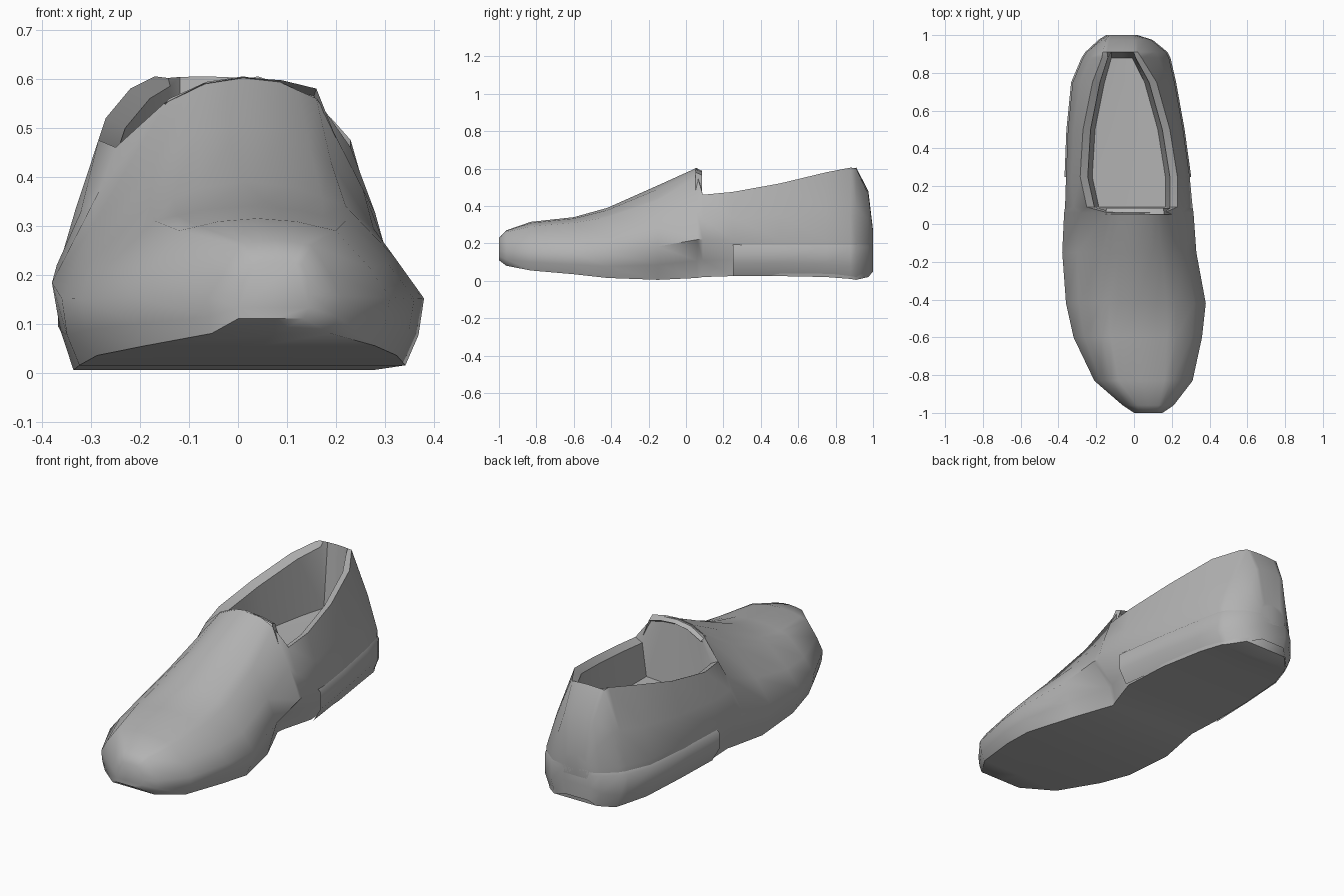
import bpy, bmesh, math

cube = bpy.data.objects.get("Cube")
if cube:
    bpy.data.objects.remove(cube, do_unlink=True)

grey = bpy.data.materials.new("plain grey")
grey.use_nodes = True
tone = (0.45, 0.45, 0.45, 1)
grey.diffuse_color = tone
grey.node_tree.nodes["Principled BSDF"].inputs["Base Color"].default_value = tone

FLOOR = 0.27


def lerp(a, b, t):
    return a + (b - a) * t


def finish(bm, name, angle=50):
    """Turn a bmesh into a smooth shaded, coloured object."""
    bmesh.ops.recalc_face_normals(bm, faces=bm.faces)
    mesh = bpy.data.meshes.new(name)
    bm.to_mesh(mesh)
    bm.free()
    obj = bpy.data.objects.new(name, mesh)
    bpy.context.collection.objects.link(obj)
    mesh.materials.append(grey)
    bpy.ops.object.select_all(action="DESELECT")
    obj.select_set(True)
    bpy.context.view_layer.objects.active = obj
    bpy.ops.object.shade_smooth_by_angle(angle=math.radians(angle))
    return obj


def loft(rings, name, closed=True, caps=True):
    """Skin a list of equal-length point rings."""
    bm = bmesh.new()
    rows = [[bm.verts.new(p) for p in ring] for ring in rings]
    count = len(rows[0])
    for a, b in zip(rows, rows[1:]):
        for i in range(count if closed else count - 1):
            j = (i + 1) % count
            bm.faces.new((a[i], a[j], b[j], b[i]))
    if caps:
        bm.faces.new(rows[0])
        bm.faces.new(rows[-1])
    return finish(bm, name)


# y, widest -x, widest +x, sole z, rim z, rim -x, rim +x, centre top z
toe_and_vamp = [
    (-1.0, 0.0, 0.15, 0.11, 0.22, 0.03, 0.13, 0.23),
    (-.96, -.06, .21, .08, .26, 0.0, .15, .27),
    (-.83, -.21, .31, .055, .29, -.12, .2, .315),
    (-.6, -.32, .36, .035, .31, -.17, .22, .34),
    (-.42, -.36, .38, .015, .34, -.18, .22, .39),
    (-.15, -.38, .33, .005, .43, -.17, .19, .51),
    (.06, -.37, .315, .015, .56, -.14, .16, .605),
]
opening = [
    (.09, -.365, .31, .02, .46, -.25, .23),
    (.25, -.36, .295, .025, .475, -.285, .23),
    (.5, -.35, .26, .025, .52, -.27, .19),
    (.75, -.325, .215, .02, .58, -.22, .12),
    (.88, -.27, .185, .01, .605, -.17, .04),
]
heel_back = [
    (.91, -.25, .17, .005, .6, -.165, .02, .605),
    (.975, -.18, .09, .02, .46, -.15, .02, .48),
    (1.0, -.14, .01, .16, .26, -.13, 0.0, .27),
]


def side(y, wide, rim, zb, zr, sign):
    """Points of one side wall from the sole edge up to the rim."""
    zw = max(zb + .05, lerp(zb, zr, .42)) if zr < .45 else .22
    # the arch is hollowed under the +x side
    arch = max(0, 1 - abs(y - .05) / .25) * (.32 if sign > 0 else .08)
    mid = lerp(rim, wide, .62)
    sole = wide * (.9 - arch) if wide * sign > 0 else wide
    low = wide * (.97 - arch) if wide * sign > 0 else wide
    return [(sole, y, zb), (low, y, lerp(zb, zw, .45)), (wide, y, zw),
            (mid, y, lerp(zw, zr, .45)), (rim, y, zr)]


def section(row):
    """Closed ring: one side, the top or the inside, then the other side."""
    y, xl, xr, zb, zr, rl, rr = row[:7]
    left = side(y, xl, rl, zb, zr, -1)
    right = side(y, xr, rr, zb, zr, 1)
    width = rr - rl
    if len(row) == 8:
        zt = row[7]
        top = [(lerp(rl, rr, t), y, lerp(zr, zt, k))
               for t, k in ((.12, .35), (.25, .75), (.5, 1), (.75, .75), (.88, .35))]
    else:
        lip = min(.04, width * .15)
        top = [(rl + lip, y, zr - .02), (rl + lip * 1.6, y, FLOOR),
               ((rl + rr) / 2, y, FLOOR - .01),
               (rr - lip * 1.6, y, FLOOR), (rr - lip, y, zr - .02)]
    return left + top + right[::-1] + [((xl + xr) / 2, y, zb)]


# Shoe shell, from the toe over the vamp, around the opening, to the heel
loft([section(r) for r in toe_and_vamp + opening + heel_back], "shoe_upper")

# Tongue lip leaning over the front of the opening
outline = [(-.15, .55), (-.07, .59), (.01, .603), (.09, .597), (.16, .58), (.2, .48)]
front = [(x, .05, z) for x, z in outline]
back = [(x * .97, .085, z - .015) for x, z in outline]
under = [(x, .03, z - .05) for x, z in outline]
loft([front, back, under], "tongue_lip", closed=False, caps=False)

# Raised foxing that wraps the heel below the step line
path = [r for r in opening[1:] + heel_back]


def foxing(row, sign):
    y, xl, xr, zb = row[:4]
    wide = xr if sign > 0 else xl
    zb = min(zb, .05)
    mid = (xl + xr) / 2
    out = sign * .008
    return [(lerp(mid, wide, .9), y, zb), (wide + out, y, zb + .07),
            (wide + out, y, .18), (lerp(mid, wide, .95), y, .205)]


loft([foxing(r, 1) for r in path] + [foxing(r, -1) for r in reversed(path)],
     "heel_foxing", closed=False, caps=False)
